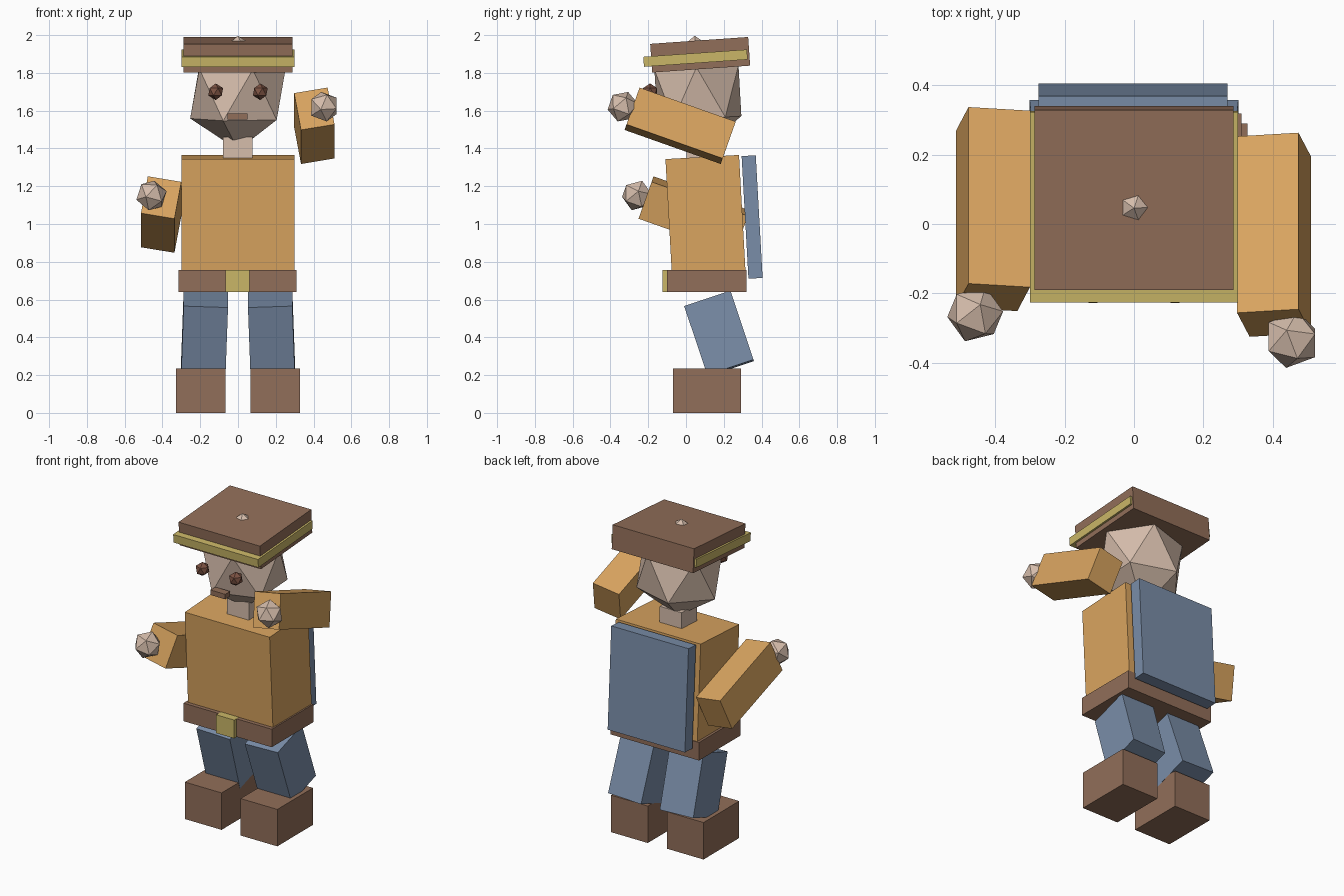
import bpy, bmesh
from math import radians
from mathutils import Matrix, Vector

cube = bpy.data.objects.get("Cube")
if cube:
    bpy.data.objects.remove(cube)


def material(name, rgb):
    m = bpy.data.materials.new(name)
    m.use_nodes = True
    m.diffuse_color = (*rgb, 1)
    m.node_tree.nodes["Principled BSDF"].inputs["Base Color"].default_value = (*rgb, 1)
    return m


ORANGE = material("orange cloth", (0.70, 0.375, 0.117))
BROWN = material("brown leather", (0.285, 0.157, 0.10))
BLUE = material("blue cloth", (0.195, 0.27, 0.395))
GOLD = material("gold trim", (0.59, 0.47, 0.136))
SKIN = material("pale skin", (0.67, 0.51, 0.41))
DARK = material("dark russet", (0.20, 0.085, 0.055))


def rot(pitch=0, roll=0):
    return (Matrix.Rotation(radians(pitch), 4, 'X')
            @ Matrix.Rotation(radians(roll), 4, 'Y'))


def part(name, bm, mat, centre, size, turn):
    """Bake size, turn and place into a flat-shaded object."""
    bm.transform(Matrix.Translation(centre) @ turn @ Matrix.Diagonal((*size, 1)))
    mesh = bpy.data.meshes.new(name)
    bm.to_mesh(mesh)
    bm.free()
    mesh.materials.append(mat)
    ob = bpy.data.objects.new(name, mesh)
    bpy.context.collection.objects.link(ob)
    return ob


def box(name, mat, centre, size, turn=rot()):
    bm = bmesh.new()
    bmesh.ops.create_cube(bm, size=1)
    return part(name, bm, mat, centre, size, turn)


def gem(name, mat, centre, radii, turn=rot()):
    bm = bmesh.new()
    bmesh.ops.create_icosphere(bm, subdivisions=1, radius=1)
    return part(name, bm, mat, centre, radii, turn)


# Paired parts: right is -x, left is +x
for side, s in (("right", -1), ("left", 1)):
    box(side + "_boot", BROWN, (s * 0.197, 0.11, 0.118), (0.26, 0.36, 0.236))
    box(side + "_leg", BLUE, (s * 0.177, 0.175, 0.42), (0.235, 0.258, 0.385),
        rot(18.5, -2 * s))
    gem(side + "_eye", DARK, (s * 0.118, -0.19, 1.70), (0.044,) * 3)

    # Arm, with the left one raised, and a hand beyond its front end
    arm = Vector((-0.407, 0.043, 1.05) if s < 0 else (0.404, -0.031, 1.52))
    turn = rot(-19.5, -10 * s)
    box(side + "_arm", ORANGE, arm, (0.18, 0.54, 0.21), turn)
    gem(side + "_hand", SKIN, arm + Vector((s * 0.051, -0.303, 0.101)),
        (0.084,) * 3, turn)

# Torso, belt and back panel
lean = rot(3.2)
box("torso", ORANGE, (0, 0.104, 1.03), (0.60, 0.39, 0.65), lean)
box("belt", BROWN, (-0.003, 0.109, 0.698), (0.625, 0.42, 0.115))
box("buckle", GOLD, (-0.003, -0.10, 0.698), (0.127, 0.05, 0.117))
box("back_panel", BLUE, (-0.003, 0.35, 1.037), (0.546, 0.075, 0.65), lean)

# Head
box("neck", SKIN, (-0.002, 0.08, 1.395), (0.155, 0.155, 0.13))
gem("head", SKIN, (0, 0.063, 1.694), (0.283, 0.262, 0.303), lean)
box("mouth", BROWN, (-0.003, -0.175, 1.57), (0.105, 0.05, 0.032))

# Hat, with a trim band showing at the front and sides
tilt = rot(4)
box("hat", BROWN, (0, 0.075, 1.896), (0.575, 0.52, 0.152), tilt)
box("hat_band", GOLD, (0, 0.05, 1.878), (0.60, 0.55, 0.053), tilt)
